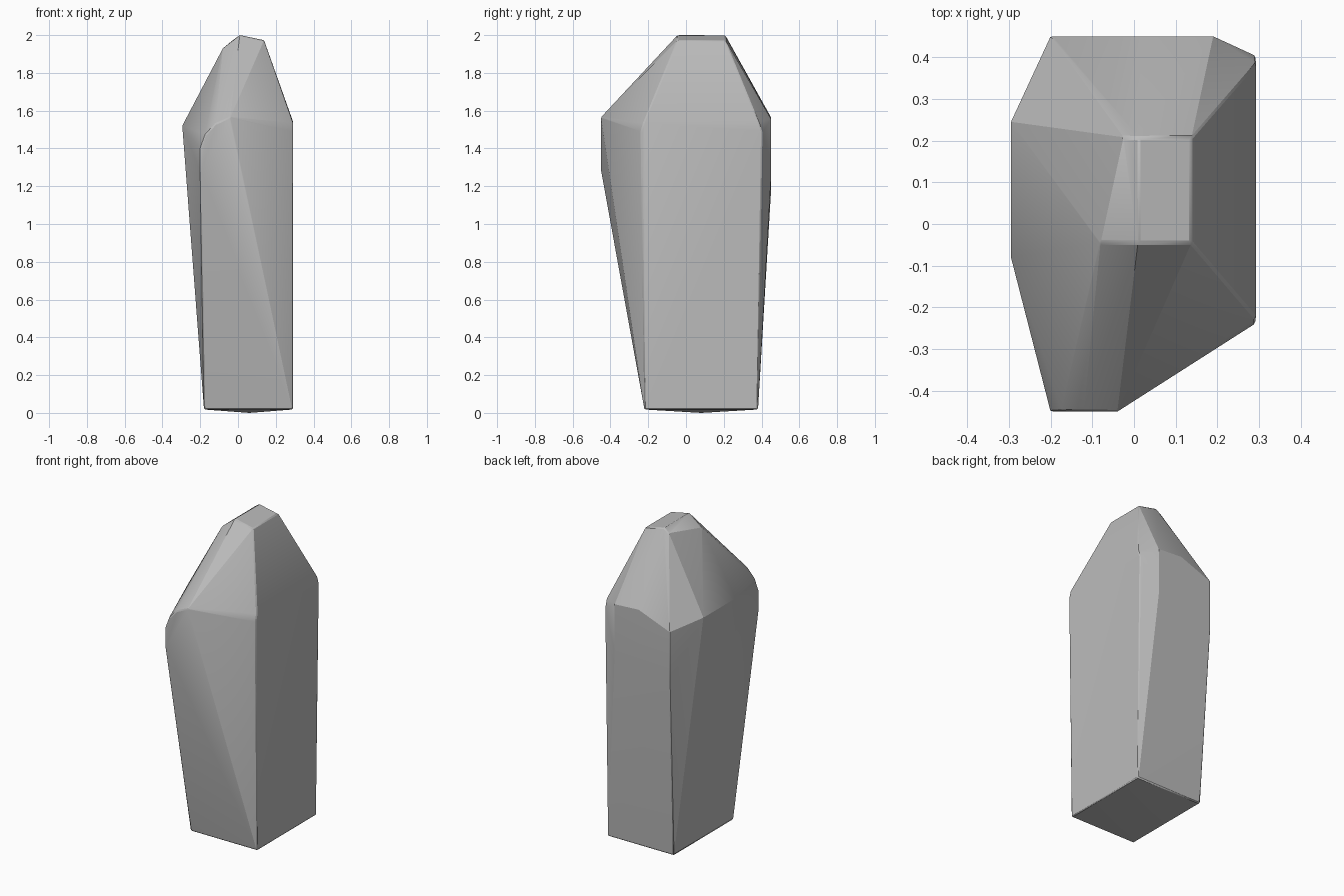
import bpy, bmesh, math

cube = bpy.data.objects.get("Cube")
if cube:
    bpy.data.objects.remove(cube, do_unlink=True)

stone = bpy.data.materials.new("stone_grey")
stone.use_nodes = True
colour = (0.5, 0.5, 0.5, 1)
stone.diffuse_color = colour
stone.node_tree.nodes["Principled BSDF"].inputs["Base Color"].default_value = colour

# Slightly domed foot of the shard
foot = [(x, y, 0.018) for x in (-0.18, 0.29) for y in (-0.22, 0.38)]
foot.append((0.06, 0.08, 0))

# Widest belt: front bulge, side walls, back wall
front_bulge = [(-0.2, -0.45, 1.28), (-0.2, -0.45, 1.4), (-0.175, -0.45, 1.47),
               (-0.12, -0.45, 1.53), (-0.04, -0.45, 1.565)]
left_wall = [(0.292, -0.238, 1.49), (0.292, -0.225, 1.535),
             (0.292, 0.385, 1.54), (0.292, 0.403, 1.49)]
back_wall = [(0.19, 0.45, 1.25), (0.19, 0.45, 1.555), (0.02, 0.45, 1.565),
             (-0.2, 0.45, 1.48), (-0.2, 0.45, 1.17)]
right_wall = [(-0.295, 0.245, 1.52), (-0.295, -0.08, 1.52)]

# Chiselled tip with a ridge
tip = [(-0.08, -0.045, 1.93), (-0.025, 0.208, 1.975)]
for y in (-0.045, 0.208):
    tip += [(0.01, y, 2), (0.138, y, 1.973)]

# Wrap the corner points in one faceted skin
bm = bmesh.new()
for p in foot + front_bulge + left_wall + back_wall + right_wall + tip:
    bm.verts.new(p)
hull = bmesh.ops.convex_hull(bm, input=bm.verts)
loose = [v for v in bm.verts if not v.link_faces]
bmesh.ops.delete(bm, geom=loose, context='VERTS')
bmesh.ops.dissolve_limit(bm, angle_limit=math.radians(0.5),
                         verts=bm.verts, edges=bm.edges)
bmesh.ops.recalc_face_normals(bm, faces=bm.faces)
mesh = bpy.data.meshes.new("crystal_shard")
bm.to_mesh(mesh)
bm.free()
mesh.materials.append(stone)

shard = bpy.data.objects.new("crystal_shard", mesh)
bpy.context.collection.objects.link(shard)

# Narrow worn edges
bevel = shard.modifiers.new("worn_edges", 'BEVEL')
bevel.width = 0.006
bevel.segments = 1
bevel.limit_method = 'ANGLE'
bevel.angle_limit = math.radians(35)
bevel.harden_normals = False

bpy.context.view_layer.objects.active = shard
shard.select_set(True)
bpy.ops.object.shade_smooth_by_angle(angle=math.radians(20))
